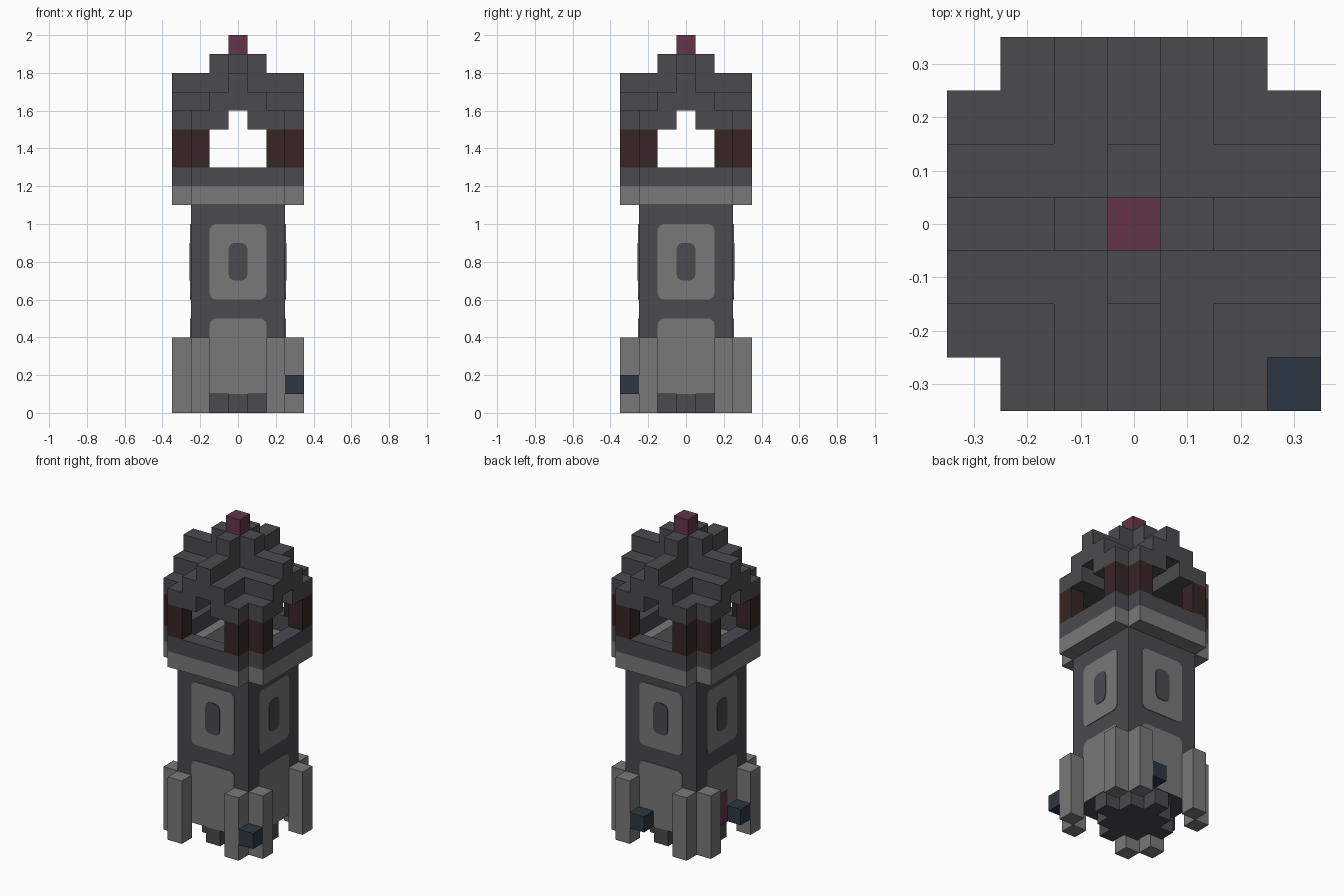
import bpy
import bmesh
from math import pi, cos, sin
from mathutils import Matrix, Vector

cube = bpy.data.objects.get("Cube")
if cube:
    bpy.data.objects.remove(cube, do_unlink=True)

U = 0.1  # size of one block


def material(name, rgb):
    m = bpy.data.materials.new(name)
    m.use_nodes = True
    m.diffuse_color = (*rgb, 1)
    bsdf = m.node_tree.nodes["Principled BSDF"]
    bsdf.inputs["Base Color"].default_value = (*rgb, 1)
    bsdf.inputs["Roughness"].default_value = 0.9
    return m


WALL = material("dark wall stone", (0.069, 0.067, 0.076))
ROOF = material("dark roof slate", (0.071, 0.071, 0.076))
TRIM = material("light grey stone", (0.19, 0.19, 0.19))
BROWN = material("dark brown wood", (0.040, 0.018, 0.018))
RED = material("dull red", (0.125, 0.036, 0.063))
BLUE = material("dark blue", (0.026, 0.038, 0.056))


def finish(name, bm, mat):
    bmesh.ops.recalc_face_normals(bm, faces=bm.faces)
    mesh = bpy.data.meshes.new(name)
    bm.to_mesh(mesh)
    bm.free()
    mesh.materials.append(mat)
    ob = bpy.data.objects.new(name, mesh)
    bpy.context.collection.objects.link(ob)
    return ob


def blocks(name, cells, mat):
    """Outer skin of a set of (i, j, layer) blocks."""
    cells = set(cells)
    bm = bmesh.new()
    for c in cells:
        mid = Vector((c[0], c[1], c[2] + 0.5))
        for axis in range(3):
            for s in (-1, 1):
                n = [0, 0, 0]
                n[axis] = s
                if (c[0] + n[0], c[1] + n[1], c[2] + n[2]) in cells:
                    continue
                a, b = Vector((0, 0, 0)), Vector((0, 0, 0))
                a[(axis + 1) % 3] = 0.5
                b[(axis + 2) % 3] = 0.5 * s
                p = mid + Vector(n) * 0.5
                bm.faces.new([bm.verts.new(q * U) for q in
                              (p - a - b, p + a - b, p + a + b, p - a + b)])
    bmesh.ops.remove_doubles(bm, verts=bm.verts, dist=0.001)
    return finish(name, bm, mat)


def plate(name, width, height, radius, thick, matrix, mat):
    """Thin rounded plate, built in local XY and raised along local Z."""
    bm = bmesh.new()
    verts = []
    steps = 4 if radius else 0
    corners = ((1, 1), (-1, 1), (-1, -1), (1, -1))
    for k, (sx, sy) in enumerate(corners):
        for t in range(steps + 1):
            ang = k * pi / 2 + (t / steps * pi / 2 if steps else 0)
            verts.append(bm.verts.new((sx * (width / 2 - radius) + radius * cos(ang),
                                       sy * (height / 2 - radius) + radius * sin(ang), 0)))
    face = bm.faces.new(verts)
    top = bmesh.ops.extrude_face_region(bm, geom=[face])["geom"]
    bmesh.ops.translate(bm, vec=(0, 0, thick),
                        verts=[v for v in top if isinstance(v, bmesh.types.BMVert)])
    bm.transform(matrix)
    return finish(name, bm, mat)


def on_wall(turn, z):
    """Placement on one of the four shaft walls; turn 0 is the front."""
    return (Matrix.Rotation(turn * pi / 2, 4, 'Z')
            @ Matrix.Translation((0, -2.5 * U, z)) @ Matrix.Rotation(pi / 2, 4, 'X'))


R = range(-3, 4)
PLAN = [(i, j) for i in R for j in R if abs(i) + abs(j) < 6]
RING = [(i, j) for i, j in PLAN if max(abs(i), abs(j)) == 3]
POSTS = [(i, j) for i, j in RING if min(abs(i), abs(j)) == 2]
SHAFT = [(i, j) for i in range(-2, 3) for j in range(-2, 3)]
FOOT = [(i, j) for i, j in SHAFT if abs(i) + abs(j) < 3]

# Shaft standing on a smaller stepped foot
blocks("shaft", [(i, j, k) for i, j in SHAFT for k in range(1, 11)]
       + [(i, j, 0) for i, j in FOOT], WALL)

# Buttress posts in pairs at the corners
blocks("buttresses", [(i, j, k) for i, j in POSTS for k in range(4)], TRIM)

# Painted stone panels and windows on all four walls
for turn, side in enumerate(("front", "left", "back", "right")):
    plate(side + "_lower_panel", 0.3, 0.4, 0.035, 0.004, on_wall(turn, 0.3), TRIM)
    plate(side + "_lower_panel_base", 0.3, 0.1, 0, 0.0035, on_wall(turn, 0.15), TRIM)
    plate(side + "_window_frame", 0.3, 0.4, 0.035, 0.004, on_wall(turn, 0.8), TRIM)
    plate(side + "_window", 0.1, 0.2, 0.035, 0.008, on_wall(turn, 0.8), WALL)

# Small red door on the -x wall
plate("door", 0.1, 0.2, 0, 0.008, on_wall(3, 0.2), RED)

# Loose blue blocks at the base
blocks("blue_blocks", [(3, -3, 1), (1, 3, 1), (-3, -1, 1)], BLUE)

# Balcony, its floor inlay, parapet and pillars
blocks("balcony", [(i, j, 11) for i, j in PLAN], TRIM)
plate("floor_inlay", 0.36, 0.36, 0.08, 0.006, Matrix.Translation((0, 0, 1.2)), WALL)
blocks("parapet", [(i, j, 12) for i, j in RING], WALL)
blocks("pillars", [(i, j, k) for i, j in POSTS for k in (13, 14)], BROWN)

# Vaulted cross-gable roof, two blocks thick, with a raised cross in the middle
roof = []
for i, j in PLAN:
    top = 18 - min(abs(i), abs(j))
    roof += [(i, j, k) for k in range(max(15, top - 2), top)]
    if abs(i) + abs(j) < 2:
        roof += [(i, j, k) for k in range(top, 19)]
blocks("roof", roof, ROOF)
blocks("finial", [(0, 0, 19)], RED)
